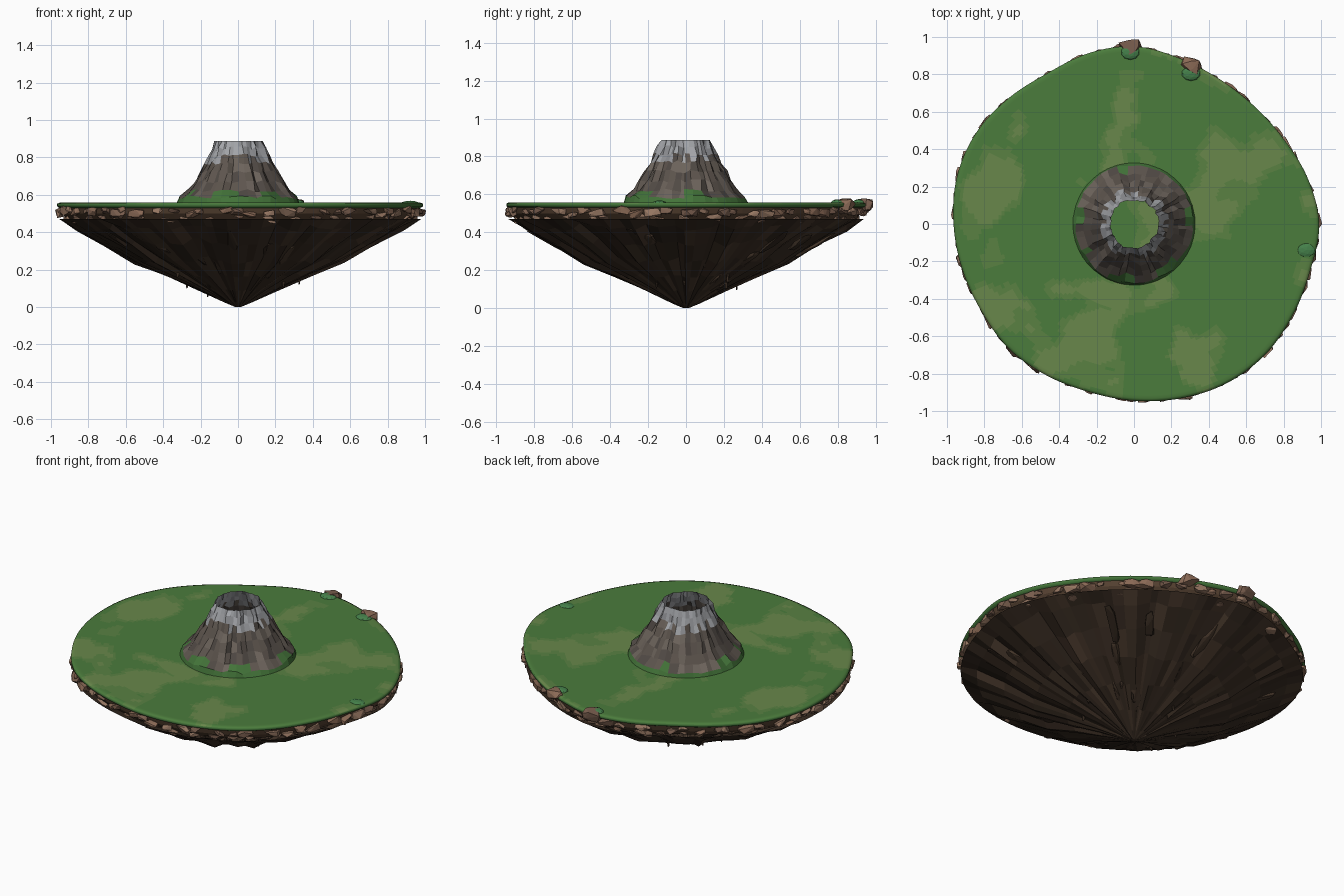
import bpy, bmesh, math, random
from mathutils import Vector, Matrix, noise

if "Cube" in bpy.data.objects:
    bpy.data.objects.remove(bpy.data.objects["Cube"])

random.seed(7)
TAU = 2 * math.pi


def mat(name, r, g, b):
    m = bpy.data.materials.new(name)
    m.diffuse_color = (r, g, b, 1)
    m.use_nodes = True
    m.node_tree.nodes["Principled BSDF"].inputs["Base Color"].default_value = m.diffuse_color
    return m


GRASS = [mat("grass_dark", .055, .17, .04), mat("grass", .07, .20, .045),
         mat("grass_mid", .10, .22, .055), mat("grass_light", .14, .245, .07)]
SOIL = [mat("soil_a", .035, .022, .014), mat("soil_b", .045, .028, .018), mat("soil_c", .065, .04, .025)]
BAND = [mat("rim_soil", .09, .052, .03)]
STONE = [mat("stone_a", .25, .14, .09), mat("stone_b", .30, .18, .12), mat("stone_c", .19, .11, .075)]
ROCK = [mat("rock_a", .11, .09, .075), mat("rock_b", .15, .125, .105), mat("rock_c", .08, .067, .058)]
ASH = [mat("ash_a", .36, .37, .39), mat("ash_b", .26, .265, .28)]
BUSH = [mat("bush", .06, .22, .07)]

# island outline: radius every 15 degrees, anticlockwise from +x
OUT = [.99, .96, .92, .90, .90, .92, .95, .945, .93, .95, .975, .98,
       .965, .95, .94, .945, .935, .93, .945, .965, .985, .99, .98, .975]


def outline(a):
    t = (a % TAU) / TAU * 24
    i, f = int(t), t % 1
    p = [OUT[(i + k - 1) % 24] for k in range(4)]
    return p[1] + .5 * f * (p[2] - p[0] + f * (2 * p[0] - 5 * p[1] + 4 * p[2] - p[3]
                            + f * (3 * (p[1] - p[2]) + p[3] - p[0])))


def finish(bm, name, mats, pick=None, smooth=False):
    if pick:
        for f in bm.faces:
            f.material_index = pick(f.calc_center_median())
    for f in bm.faces:
        f.smooth = smooth
    me = bpy.data.meshes.new(name)
    bm.to_mesh(me)
    bm.free()
    for m in mats:
        me.materials.append(m)
    ob = bpy.data.objects.new(name, me)
    bpy.context.collection.objects.link(ob)
    return ob


def loft(rings, close_start=False, close_end=False):
    """Skin a list of closed point rings; optional end caps fan to the axis."""
    bm = bmesh.new()
    vs = [[bm.verts.new(p) for p in r] for r in rings]
    n = len(vs[0])
    for a, b in zip(vs, vs[1:]):
        for i in range(n):
            j = (i + 1) % n
            bm.faces.new((a[i], a[j], b[j], b[i]))
    for flag, r in ((close_start, vs[0]), (close_end, vs[-1])):
        if flag:
            c = bm.verts.new((0, 0, r[0].co.z))
            for i in range(n):
                bm.faces.new((r[i], r[(i + 1) % n], c))
    bmesh.ops.recalc_face_normals(bm, faces=bm.faces)
    return bm


def outline_ring(n, scale, z):
    return [(outline(i * TAU / n) * scale * math.cos(i * TAU / n),
             outline(i * TAU / n) * scale * math.sin(i * TAU / n), z) for i in range(n)]


# grass lid with soft colour patches
def grass_shade(c):
    if c.z < .55:
        return 0
    v = noise.fractal(Vector((c.x * 2.6 + 3, c.y * 2.6, 1.7)), 1, 2, 3)
    return 3 if v > .28 else 2 if v > .14 else 1


N = 192
rings = [outline_ring(N, .985, .53), outline_ring(N, .999, .537), outline_ring(N, 1, .552)]
rings += [outline_ring(N, k / 60, .558) for k in range(59, 0, -1)]
finish(loft(rings, False, True), "grass_top", GRASS, grass_shade, True)

# soil band below the grass
finish(loft([outline_ring(96, .985, .535), outline_ring(96, .975, .50), outline_ring(96, .94, .465),
             outline_ring(96, .88, .445)]), "rim_band", BAND)

# jagged underside: (radius, height) profile with radial ridges
PROF = [(.95, .47), (.86, .425), (.71, .345), (.55, .25), (.37, .17), (.20, .09), (.07, .025), (.015, 0)]
n = 84
jit = [random.uniform(-.3, .3) for _ in range(n)]
ridge = [random.uniform(-.018, .018) for _ in range(n)]
rings = []
for k, (r, z) in enumerate(PROF):
    ring = []
    for i in range(n):
        a = (i + jit[i]) * TAU / n
        rr = r * outline(a) / .96
        dz = (ridge[i] + random.uniform(-.008, .008)) * min(1, r * 1.8) if 0 < k < 7 else 0
        ring.append((rr * math.cos(a), rr * math.sin(a), max(z + dz, 0)))
    rings.append(ring)
finish(loft(rings, False, True), "underside_cone", SOIL, lambda c: random.choice((0, 1, 1, 2)))


def chunk(bm, centre, size, rot, nmat):
    """Add a faceted boulder: the hull of a jittered set of points."""
    pts = []
    for _ in range(15):
        d = Vector((random.gauss(0, 1), random.gauss(0, 1), random.gauss(0, 1))).normalized()
        d = Vector([max(-.75, min(.75, q)) / .75 for q in d])
        pts.append(bm.verts.new(Vector(centre) + rot @ Vector([q * s for q, s in zip(d, size)])))
    res = bmesh.ops.convex_hull(bm, input=pts)
    bmesh.ops.delete(bm, geom=[v for v in pts if v.is_valid and not v.link_faces], context='VERTS')
    m = random.randrange(nmat)
    for f in res["geom"]:
        if isinstance(f, bmesh.types.BMFace) and f.is_valid:
            f.material_index = m


# long slabs and splinters lying along the underside
bm = bmesh.new()
for i in range(64):
    a = random.uniform(0, TAU)
    r = random.uniform(.18, .78)
    z = .02 + r * .46
    rot = Matrix.Rotation(a, 3, 'Z') @ Matrix.Rotation(-math.atan(.49) + random.uniform(-.08, .08), 3, 'Y')
    c = (r * math.cos(a), r * math.sin(a), z)
    chunk(bm, c, (random.uniform(.06, .14), .012 + r * .025, .014), rot, 3)
for i in range(8):
    a, r = random.uniform(0, TAU), random.uniform(.15, .4)
    chunk(bm, (r * math.cos(a), r * math.sin(a), r * .46), (.007, .007, .03), Matrix.Identity(3), 3)
finish(bm, "underside_slabs", SOIL)

# rim stones in two staggered rows
bm = bmesh.new()
for row, (count, z0, k) in enumerate(((64, .507, .985), (44, .476, .945))):
    for i in range(count):
        a = (i + random.uniform(-.4, .4)) * TAU / count
        s = random.uniform(.6, 1.2)
        r = outline(a) * k
        rot = Matrix.Rotation(a + random.uniform(-.25, .25), 3, 'Z') @ Matrix.Rotation(random.uniform(-.2, .2), 3, 'X')
        chunk(bm, (r * math.cos(a), r * math.sin(a), z0 + random.uniform(-.012, .014)),
              (.023 * s, .043 * s, .021 * s), rot, 3)
# bigger stones that break through the grass edge
for x, y in ((-.02, .945), (.315, .845)):
    a = math.atan2(y, x)
    chunk(bm, (x, y, .545), (.04, .062, .032), Matrix.Rotation(a, 3, 'Z'), 3)
finish(bm, "rim_stones", STONE)

# low bushes
bm = bmesh.new()
for x, y, z in ((-.02, .918, .558), (.305, .805, .558), (.92, -.14, .552)):
    m = Matrix.Translation((x, y, z)) @ Matrix.Diagonal((.05, .04, .016, 1))
    bmesh.ops.create_icosphere(bm, subdivisions=2, radius=1, matrix=m)
finish(bm, "bushes", BUSH)

# volcano: open faceted shell
VOL = [(.328, .556), (.315, .585), (.275, .622), (.24, .67), (.208, .722),
       (.182, .77), (.16, .81), (.143, .85), (.128, .886)]
n = 44
jit = [random.uniform(-.25, .25) for _ in range(n)]
col = [random.uniform(-.016, .016) for _ in range(n)]
rings = []
for k, (r, z) in enumerate(VOL):
    ring = []
    for i in range(n):
        a = (i + jit[i] + random.uniform(-.15, .15)) * TAU / n
        amp = 0 if k == 0 else .5 if k in (1, 8) else 1
        rr = r + amp * (col[i] + random.uniform(-.008, .008))
        dz = 0 if k in (0, 8) else random.uniform(-.009, .009)
        ring.append((rr * math.cos(a), rr * math.sin(a), z + dz))
    rings.append(ring)


def volcano_shade(c):
    if c.z < .58 or (c.z < .615 and noise.noise(Vector((c.x * 7, c.y * 7, 0))) > .08):
        return 5
    if c.z > .815 or (c.z > .78 and random.random() < .5):
        return random.choice((3, 3, 4))
    return random.randrange(3)


finish(loft(rings), "volcano", ROCK + ASH + GRASS[:1], volcano_shade)
